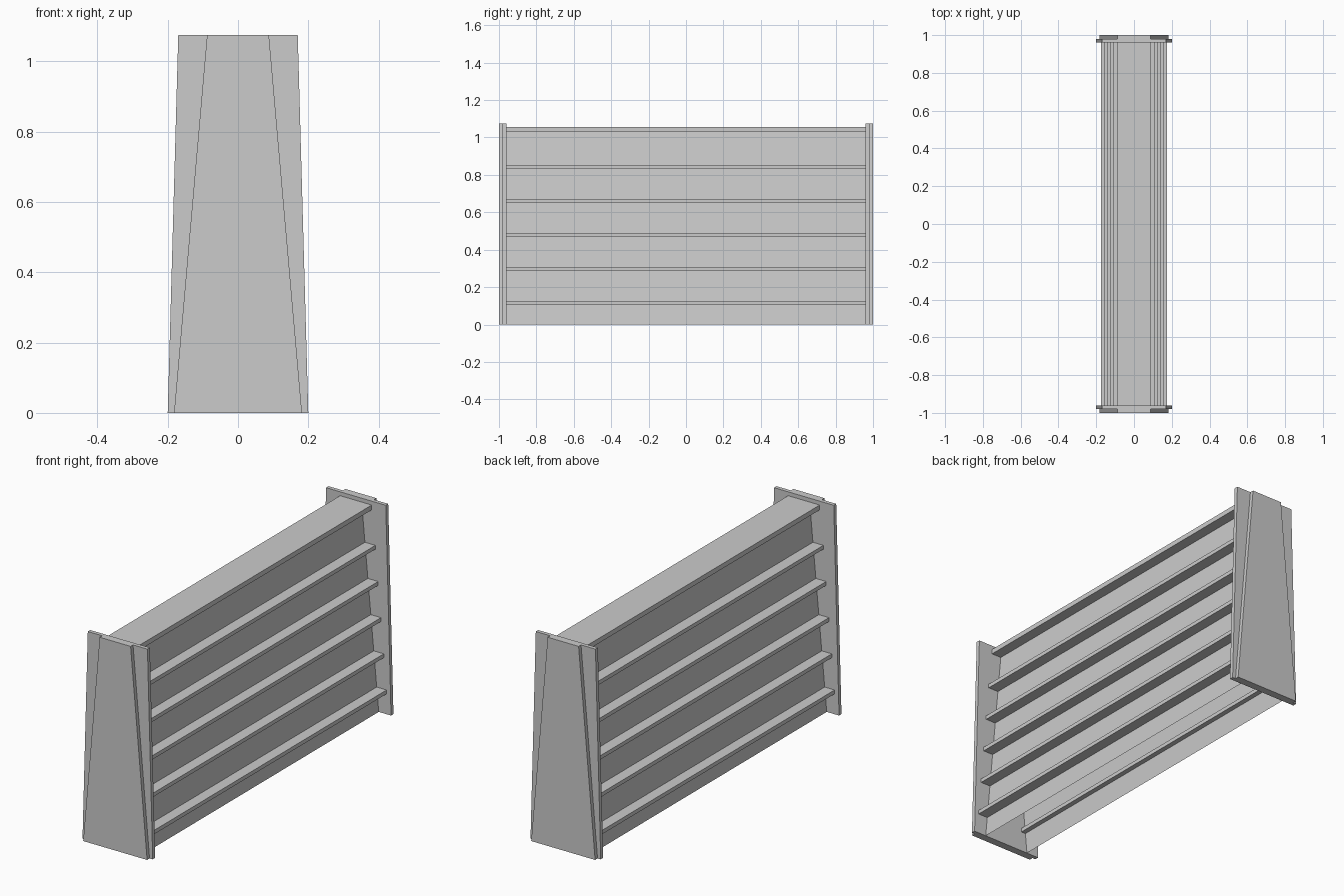
import bpy

if "Cube" in bpy.data.objects:
    bpy.data.objects.remove(bpy.data.objects["Cube"])

def mesh_object(name, verts, faces):
    me = bpy.data.meshes.new(name)
    me.from_pydata(verts, [], faces)
    me.update()
    ob = bpy.data.objects.new(name, me)
    bpy.context.collection.objects.link(ob)
    return ob

def prism(name, profile, y0, y1):
    """Extrude an x-z profile along y."""
    n = len(profile)
    verts = [(x, y, z) for y in (y0, y1) for x, z in profile]
    faces = [tuple(range(n)), tuple(range(2 * n - 1, n - 1, -1))]
    faces += [(i, i + n, (i + 1) % n + n, (i + 1) % n) for i in range(n)]
    return mesh_object(name, verts, faces)

def trapezoid(bottom, top, height):
    return [(-bottom, 0), (bottom, 0), (top, height), (-top, height)]

def rect(x0, x1, z0, z1):
    return [(x0, z0), (x1, z0), (x1, z1), (x0, z1)]

H = 1.075      # end panel height
L = 0.96       # half length between the end panels

# End panels: wide inner board with a narrower tapered outer board
for s, side in ((-1, "front"), (1, "back")):
    y = sorted((s * 0.96, s * 0.98))
    prism(side + "_end_board", trapezoid(0.20, 0.17, H), *y)
    y = sorted((s * 0.98, s * 1.0))
    prism(side + "_end_facing", trapezoid(0.182, 0.088, H), *y)

# Top board
prism("top_board", rect(-0.09, 0.09, 1.03, 1.055), -L, L)

# Leaning sheet walls and the narrow shelves that pass through them
shelf_z = [0.105, 0.287, 0.469, 0.651, 0.833]
for s, side in ((-1, "left"), (1, "right")):
    mesh_object(side + "_wall",
                [(s * 0.13, -L, 0), (s * 0.13, L, 0),
                 (s * 0.035, L, 1.03), (s * 0.035, -L, 1.03)],
                [(0, 1, 2, 3) if s > 0 else (3, 2, 1, 0)])
    for i, z in enumerate(shelf_z):
        tip = 0.175 - 0.016 * i
        x0, x1 = sorted((s * tip, s * (tip - 0.08)))
        prism(f"{side}_shelf_{i + 1}", rect(x0, x1, z, z + 0.02), -L, L)
